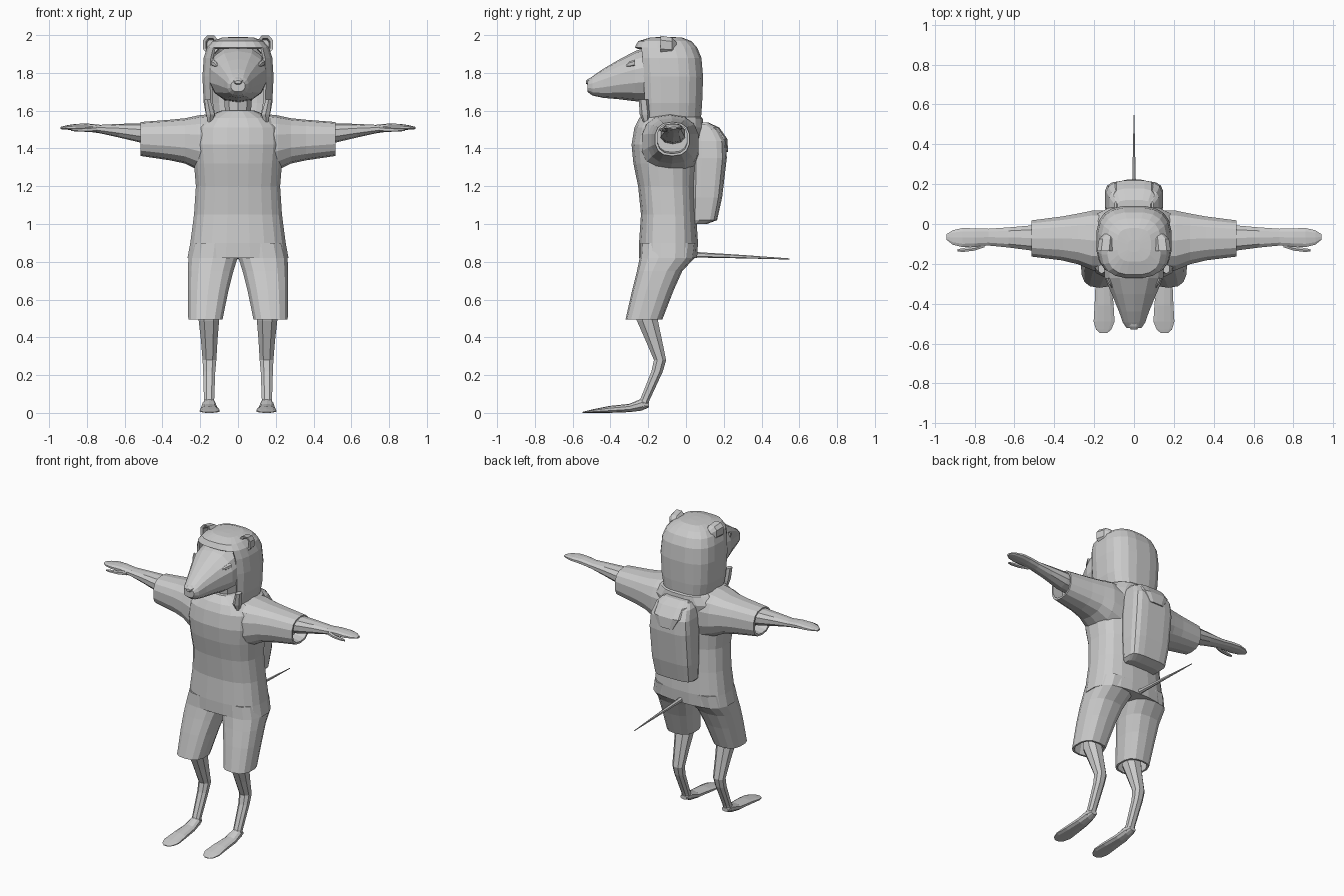
import bpy, bmesh
from math import cos, sin, pi


def loft(name, axis, rings, n=12, p=2.3, mirror=False, drop=None, thick=0, cap0=True, cap1=True):
    """Skin superellipse rings (t, u0, u1, v0, v1); u and v are the other two axes in order."""
    bm = bmesh.new()
    loops = []
    for t, u0, u1, v0, v1 in rings:
        loop = []
        for i in range(n):
            a = 2 * pi * (i + 0.5) / n
            c, s = cos(a), sin(a)
            u = (u0 + u1) / 2 + (u1 - u0) / 2 * abs(c) ** (2 / p) * (1 if c > 0 else -1)
            v = (v0 + v1) / 2 + (v1 - v0) / 2 * abs(s) ** (2 / p) * (1 if s > 0 else -1)
            co = {'x': (t, u, v), 'y': (u, t, v), 'z': (u, v, t)}[axis]
            loop.append(bm.verts.new(co))
        loops.append(loop)
    for a, b in zip(loops, loops[1:]):
        for i in range(n):
            j = (i + 1) % n
            bm.faces.new((a[i], a[j], b[j], b[i]))
    if cap0:
        bm.faces.new(loops[0])
    if cap1:
        bm.faces.new(loops[-1])
    bmesh.ops.recalc_face_normals(bm, faces=bm.faces)
    if drop:
        bm.normal_update()
        bmesh.ops.delete(bm, geom=[f for f in bm.faces if drop(f)], context='FACES')
    me = bpy.data.meshes.new(name)
    bm.to_mesh(me)
    bm.free()
    ob = bpy.data.objects.new(name, me)
    bpy.context.collection.objects.link(ob)
    if thick:
        m = ob.modifiers.new('Thickness', 'SOLIDIFY')
        m.thickness = thick
    if mirror:
        m = ob.modifiers.new('Mirror', 'MIRROR')
        m.use_axis[0] = True
        m.use_clip = False
        m.use_mirror_merge = False
    return ob


def sym(rows):
    """Rings centred on x = 0: (t, half width, v0, v1)."""
    return [(t, -w, w, a, b) for t, w, a, b in rows]


# Shirt body
loft('shirt', 'z', sym([
    (0.82, 0.27, -0.25, 0.06), (0.90, 0.255, -0.25, 0.065), (1.05, 0.235, -0.24, 0.055),
    (1.20, 0.225, -0.255, 0.05), (1.32, 0.235, -0.28, 0.06), (1.42, 0.245, -0.29, 0.075),
    (1.51, 0.24, -0.275, 0.095), (1.56, 0.19, -0.25, 0.09), (1.60, 0.09, -0.21, 0.05)]), n=20, p=2.6)

# Sleeves, folded inward at the cuff
loft('sleeve', 'x', [
    (0.12, -0.24, 0.07, 1.25, 1.585), (0.21, -0.235, 0.07, 1.285, 1.575),
    (0.28, -0.205, 0.055, 1.32, 1.56), (0.36, -0.185, 0.04, 1.337, 1.552),
    (0.515, -0.165, 0.02, 1.36, 1.54), (0.515, -0.153, 0.008, 1.372, 1.532),
    (0.44, -0.153, 0.008, 1.38, 1.532)], n=14, p=2.5, mirror=True)

# Forearm and hand
loft('arm', 'x', [
    (0.40, -0.14, 0.0, 1.42, 1.53), (0.52, -0.135, -0.005, 1.432, 1.533),
    (0.63, -0.12, -0.015, 1.458, 1.53), (0.73, -0.11, -0.022, 1.48, 1.525),
    (0.80, -0.115, -0.02, 1.49, 1.532), (0.86, -0.118, -0.018, 1.495, 1.53),
    (0.91, -0.105, -0.03, 1.5, 1.522), (0.94, -0.08, -0.05, 1.502, 1.514)], n=10, mirror=True)
loft('thumb', 'x', [
    (0.75, -0.118, -0.09, 1.488, 1.515), (0.80, -0.135, -0.11, 1.488, 1.51),
    (0.86, -0.142, -0.12, 1.49, 1.507), (0.885, -0.138, -0.126, 1.493, 1.503)], n=6, mirror=True)

# Shorts, folded inward at the hem
loft('shorts_leg', 'z', [
    (0.90, 0.0, 0.245, -0.24, 0.055), (0.82, 0.0, 0.265, -0.245, 0.045),
    (0.75, 0.022, 0.268, -0.26, -0.02), (0.65, 0.048, 0.268, -0.285, -0.065),
    (0.495, 0.08, 0.265, -0.32, -0.125), (0.495, 0.092, 0.253, -0.308, -0.137),
    (0.58, 0.08, 0.253, -0.295, -0.11)], n=14, p=2.6, mirror=True)

# Lower legs and feet
loft('lower_leg', 'z', [
    (0.57, 0.092, 0.215, -0.275, -0.15), (0.49, 0.096, 0.212, -0.265, -0.145),
    (0.39, 0.105, 0.2, -0.22, -0.125), (0.28, 0.112, 0.19, -0.172, -0.103),
    (0.22, 0.118, 0.187, -0.185, -0.12), (0.07, 0.124, 0.182, -0.245, -0.19),
    (0.03, 0.122, 0.186, -0.265, -0.205)], n=8, mirror=True)
loft('foot', 'y', [
    (-0.195, 0.13, 0.178, 0.03, 0.055), (-0.235, 0.118, 0.188, 0.012, 0.075),
    (-0.30, 0.11, 0.195, 0.004, 0.048), (-0.41, 0.1, 0.2, 0, 0.036),
    (-0.49, 0.095, 0.205, 0, 0.02), (-0.53, 0.112, 0.192, 0, 0.01),
    (-0.548, 0.135, 0.17, 0, 0.005)], n=10, mirror=True)

# Tail
loft('tail', 'y', sym([
    (0.0, 0.02, 0.82, 0.862), (0.08, 0.014, 0.822, 0.85),
    (0.30, 0.008, 0.818, 0.836), (0.548, 0.002, 0.812, 0.818)]), n=6)

# Neck, face and snout
loft('neck', 'z', sym([(1.52, 0.085, -0.19, 0.0), (1.60, 0.072, -0.19, 0.0), (1.70, 0.08, -0.2, 0.0)]), n=10)
loft('head', 'y', sym([
    (-0.04, 0.14, 1.64, 1.93), (-0.20, 0.155, 1.645, 1.94), (-0.27, 0.15, 1.65, 1.915),
    (-0.35, 0.115, 1.66, 1.873), (-0.44, 0.077, 1.668, 1.82), (-0.495, 0.057, 1.68, 1.782),
    (-0.522, 0.038, 1.70, 1.76)]), n=14, p=2.3)
loft('nose', 'y', sym([
    (-0.48, 0.032, 1.735, 1.785), (-0.515, 0.028, 1.735, 1.772), (-0.53, 0.016, 1.742, 1.76)]), n=8)
loft('eye', 'y', [
    (-0.32, 0.105, 0.113, 1.835, 1.842), (-0.30, 0.108, 0.128, 1.83, 1.86),
    (-0.27, 0.118, 0.144, 1.835, 1.87)], n=6, mirror=True)

# Hood, open around the face and below
loft('hood', 'z', sym([
    (1.55, 0.165, -0.25, 0.08), (1.64, 0.183, -0.255, 0.087), (1.78, 0.19, -0.262, 0.092),
    (1.88, 0.183, -0.268, 0.083), (1.935, 0.165, -0.272, 0.06), (1.968, 0.135, -0.255, 0.03),
    (1.987, 0.085, -0.19, -0.02), (1.99, 0.03, -0.14, -0.08)]), n=20, p=2.9, thick=0.015, cap0=False,
    drop=lambda f: f.normal.y < -0.7 and f.calc_center_median().z < 1.93)
loft('hood_tip', 'z', [
    (1.515, 0.146, 0.154, -0.215, -0.2), (1.58, 0.12, 0.172, -0.245, -0.19),
    (1.66, 0.145, 0.18, -0.25, -0.2)], n=6, mirror=True)

# Cupped ears
loft('ear', 'y', [
    (-0.05, 0.105, 0.15, 1.905, 1.965), (-0.075, 0.098, 0.178, 1.9, 1.99),
    (-0.135, 0.103, 0.187, 1.9, 2.0), (-0.13, 0.118, 0.172, 1.91, 1.985),
    (-0.09, 0.122, 0.165, 1.92, 1.975)], n=8, p=2.6, mirror=True)

# Backpack with its flap
loft('backpack', 'z', sym([
    (1.0, 0.115, 0.03, 0.11), (1.02, 0.135, 0.03, 0.165), (1.14, 0.145, 0.03, 0.192),
    (1.35, 0.148, 0.03, 0.217), (1.44, 0.14, 0.03, 0.212), (1.50, 0.125, 0.03, 0.175),
    (1.53, 0.10, 0.04, 0.125)]), n=16, p=4)
loft('backpack_flap', 'z', sym([
    (1.38, 0.06, 0.13, 0.224), (1.45, 0.105, 0.1, 0.22),
    (1.51, 0.105, 0.05, 0.178), (1.537, 0.085, 0.045, 0.12)]), n=12, p=4)
